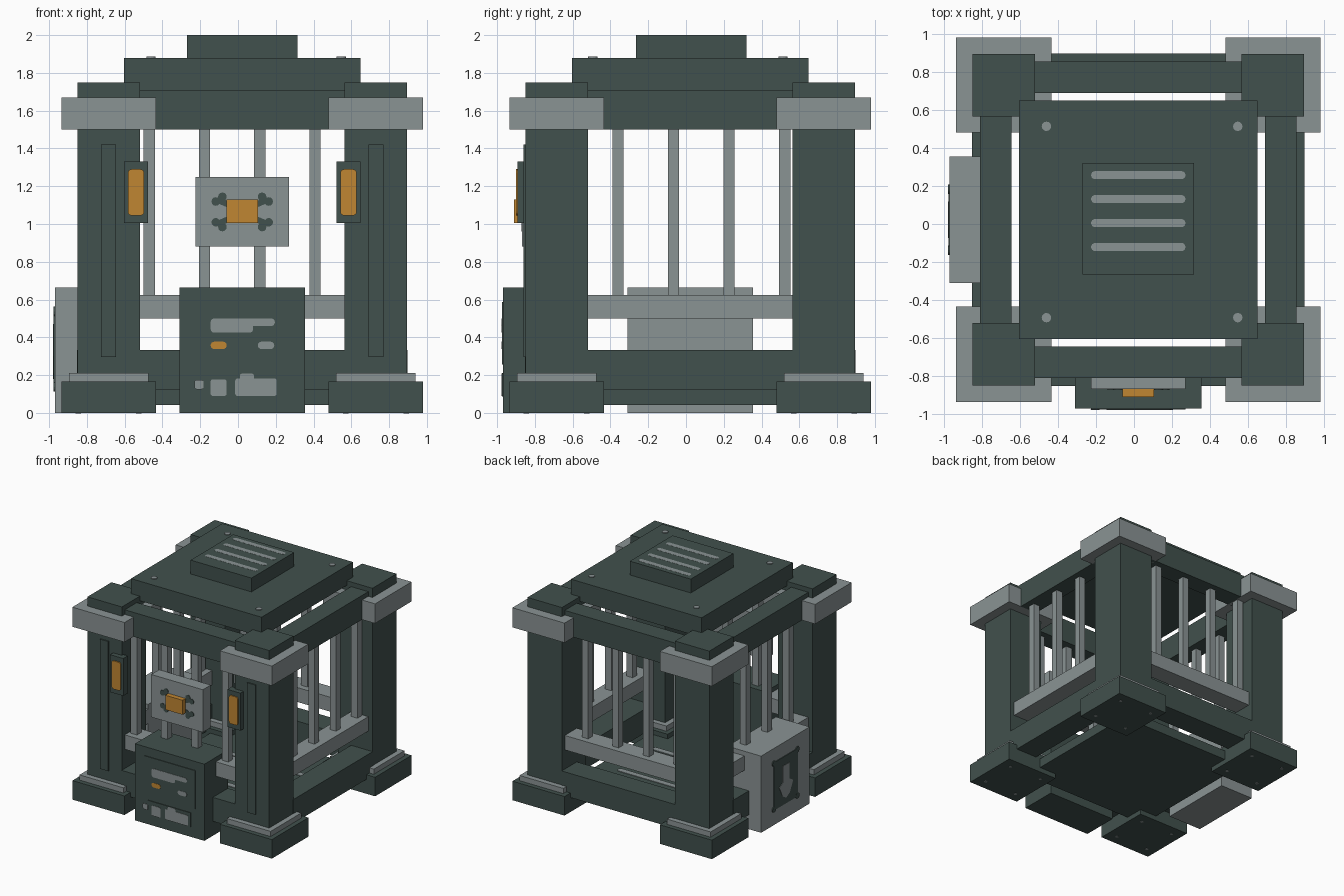
import bpy
import bmesh
import math
from mathutils import Matrix, Vector

old = bpy.data.objects.get("Cube")
if old:
    bpy.data.objects.remove(old, do_unlink=True)

C = 0.0225   # cage centre on x and y
D = 0.7075   # corner post offset from the centre
W = 0.75     # wall offset from the centre


def material(name, rgb):
    m = bpy.data.materials.new(name)
    m.use_nodes = True
    m.diffuse_color = (*rgb, 1)
    bsdf = m.node_tree.nodes["Principled BSDF"]
    bsdf.inputs["Base Color"].default_value = (*rgb, 1)
    bsdf.inputs["Roughness"].default_value = 0.7
    return m


DARK = material("dark green iron", (0.053, 0.082, 0.074))
LIGHT = material("pale grey steel", (0.254, 0.292, 0.296))
AMBER = material("amber glow", (0.527, 0.238, 0.032))


def finish(name, bm, mat):
    mesh = bpy.data.meshes.new(name)
    bmesh.ops.recalc_face_normals(bm, faces=bm.faces)
    bm.to_mesh(mesh)
    bm.free()
    ob = bpy.data.objects.new(name, mesh)
    mesh.materials.append(mat)
    bpy.context.collection.objects.link(ob)
    return ob


def box(name, mat, x, y, z):
    """Box from (min, max) pairs."""
    bm = bmesh.new()
    size = [b - a for a, b in (x, y, z)]
    mid = [(a + b) / 2 for a, b in (x, y, z)]
    bmesh.ops.create_cube(bm, size=1, matrix=Matrix.Translation(mid) @ Matrix.Diagonal((*size, 1)))
    return finish(name, bm, mat)


def around(c, half):
    return (c - half, c + half)


def plate(name, mat, outline, facing, level, thick=0.006):
    """Thin plate from a 2D outline, on a face looking along the given axis."""
    place = {
        "front": lambda u, v, d: (u, level - d, v),
        "right": lambda u, v, d: (level - d, u, v),
        "up": lambda u, v, d: (u, v, level + d),
        "down": lambda u, v, d: (u, v, level - d),
    }[facing]
    bm = bmesh.new()
    face = bm.faces.new([bm.verts.new(place(u, v, 0)) for u, v in outline])
    offset = Vector(place(0, 0, thick)) - Vector(place(0, 0, 0))
    ext = bmesh.ops.extrude_face_region(bm, geom=[face])
    bmesh.ops.translate(bm, vec=offset, verts=[g for g in ext["geom"] if isinstance(g, bmesh.types.BMVert)])
    return finish(name, bm, mat)


def rounded(u, v, r, steps=4):
    """Outline of a rounded rectangle."""
    pts = []
    corners = ((u[1] - r, v[1] - r), (u[0] + r, v[1] - r), (u[0] + r, v[0] + r), (u[1] - r, v[0] + r))
    for q, (cu, cv) in enumerate(corners):
        for i in range(steps + 1):
            a = (q + i / steps) * math.pi / 2
            pts.append((cu + r * math.cos(a), cv + r * math.sin(a)))
    return pts


def disc(u, v, r, n=12):
    return [(u + r * math.cos(i * math.tau / n), v + r * math.sin(i * math.tau / n)) for i in range(n)]


# Corner posts with footings and caps
for sx, xn in ((-1, "right"), (1, "left")):
    for sy, yn in ((-1, "front"), (1, "back")):
        px, py = C + sx * D, C + sy * D
        tag = f"{yn}_{xn}"
        for part, mat, half, z in (
            ("footing", DARK, 0.25, (0, 0.165)),
            ("footing_trim", LIGHT, 0.21, (0.165, 0.21)),
            ("post", DARK, 0.165, (0.21, 1.5)),
            ("capital", LIGHT, 0.25, (1.5, 1.67)),
            ("post_top", DARK, 0.165, (1.67, 1.75)),
        ):
            box(f"{tag}_{part}", mat, around(px, half), around(py, half), z)
        for i in (-1, 1):
            for j in (-1, 1):
                plate(f"{tag}_footing_bolt", LIGHT, disc(px + i * 0.16, py + j * 0.16, 0.014), "down", 0, 0.002)

    # Front post strip and lantern
    fx = C + sx * D
    box(f"{xn}_post_strip", DARK, around(fx, 0.04), (-0.86, -0.84), (0.295, 1.42))
    lx = C + sx * 0.5625
    box(f"{xn}_lantern_frame", DARK, around(lx, 0.063), (-0.892, -0.83), (1.005, 1.33))
    plate(f"{xn}_lantern_glass", AMBER, rounded(around(lx, 0.043), (1.045, 1.29), 0.02),
          "front", -0.892, 0.009)

# Four walls: lower beam, rail, upper beam and bars
SPAN = (C - 0.545, C + 0.545)
BARS_X = [-0.47 + i * 0.2925 for i in range(4)]
BARS_Y = [-0.36 + i * 0.294 for i in range(4)]
for s in (-1, 1):
    low = tuple(sorted((C + s * 0.668, C + s * 0.875)))
    mid = around(C + s * W, 0.0825)
    thin = around(C + s * W, 0.03)
    for part, mat, depth, z in (
        ("lower_beam", DARK, low, (0.125, 0.333)),
        ("rail", LIGHT, mid, (0.5, 0.625)),
        ("upper_beam", DARK, mid, (1.5, 1.71)),
    ):
        box(f"{'front' if s < 0 else 'back'}_{part}", mat, SPAN, depth, z)
        box(f"{'right' if s < 0 else 'left'}_{part}", mat, depth, SPAN, z)
    for b in BARS_X:
        box(f"{'front' if s < 0 else 'back'}_bar", LIGHT, around(b, 0.03), thin, (0.6, 1.52))
    for b in BARS_Y:
        box(f"{'right' if s < 0 else 'left'}_bar", LIGHT, thin, around(b, 0.03), (0.6, 1.52))

# Floor, roof and vent
box("floor", DARK, around(C, 0.625), around(C, 0.625), (0.042, 0.125))
box("roof", DARK, around(C, 0.627), around(C, 0.627), (1.71, 1.88))
box("roof_vent", DARK, around(C, 0.292), around(C + 0.005, 0.292), (1.88, 2.0))
for i in range(4):
    plate("vent_slot", LIGHT, rounded(around(C, 0.248), around(0.257 - i * 0.126, 0.021), 0.02),
          "up", 1.996, 0.005)
    plate("floor_slot", LIGHT, rounded(around(C, 0.45), around(0.257 - i * 0.16, 0.025), 0.02),
          "up", 0.125, 0.005)
for i in (-1, 1):
    for j in (-1, 1):
        plate("roof_bolt", LIGHT, disc(C + 0.02 + i * 0.503, C - 0.012 + j * 0.503, 0.025), "up", 1.88)

# Front control box with its display and lower label plate
F = -0.969
box("control_box", DARK, around(C, 0.333), (F, -0.645), (0, 0.665))
plate("display_panel", DARK, rounded(around(C, 0.248), (0.255, 0.588), 0.002), "front", F)
plate("label_panel", DARK, rounded((-0.185, 0.228), (0.088, 0.21), 0.002), "front", F)
M = F - 0.006
marks = [(-0.145, 0.08, 0.425, 0.5), (-0.02, 0.195, 0.46, 0.5), (0.105, 0.192, 0.338, 0.377)]
for a, b, c, d in marks:
    plate("display_mark", LIGHT, rounded((a, b), (c, d), 0.019), "front", M, 0.003)
plate("display_lamp", AMBER, rounded((-0.145, -0.06), (0.338, 0.377), 0.019), "front", M, 0.003)
shapes = [(-0.23, -0.182, 0.125, 0.175), (-0.145, -0.06, 0.09, 0.178),
          (-0.015, 0.205, 0.09, 0.182), (0.01, 0.085, 0.15, 0.208)]
for a, b, c, d in shapes:
    plate("label_mark", LIGHT, rounded((a, b), (c, d), 0.012), "front", M, 0.003)

# Sign on the front bars, with crossed marks behind an amber block
S = -0.868
box("sign", LIGHT, around(C, 0.248), (S, -0.76), (0.88, 1.25))
box("sign_lamp", AMBER, around(C, 0.083), (-0.91, S), (1.005, 1.13))
for i in (-1, 1):
    for j in (-1, 1):
        u = lambda k: C + i * k
        v = lambda k: 1.064 + j * k
        plate("sign_mark", DARK, disc(u(0.105), v(0.08), 0.023), "front", S, 0.004)
        plate("sign_mark", DARK, disc(u(0.14), v(0.055), 0.023), "front", S, 0.004)
        plate("sign_mark", DARK, [(u(0.125), v(0.085)), (u(0.14), v(0.05)), (u(0.07), v(0.02)),
                                  (u(0.06), v(0.045))], "front", S, 0.003)

# Side locker with a keyhole-like marker
L = -0.97
box("side_locker", LIGHT, (L, -0.645), around(C, 0.333), (0, 0.665))
plate("locker_panel", DARK, rounded(around(C, 0.163), (0.13, 0.545), 0.01), "right", L)
for i in (-1, 1):
    for j in (-1, 1):
        plate("locker_bolt", DARK, disc(C + i * 0.16, 0.337 + j * 0.2, 0.025), "right", L, 0.007)
plate("locker_marker", LIGHT, [(C + a, b) for a, b in (
    (-0.045, 0.47), (0.045, 0.47), (0.045, 0.33), (0.095, 0.3), (0.05, 0.21),
    (0, 0.18), (-0.05, 0.21), (-0.095, 0.3), (-0.045, 0.33))], "right", L - 0.006, 0.003)
